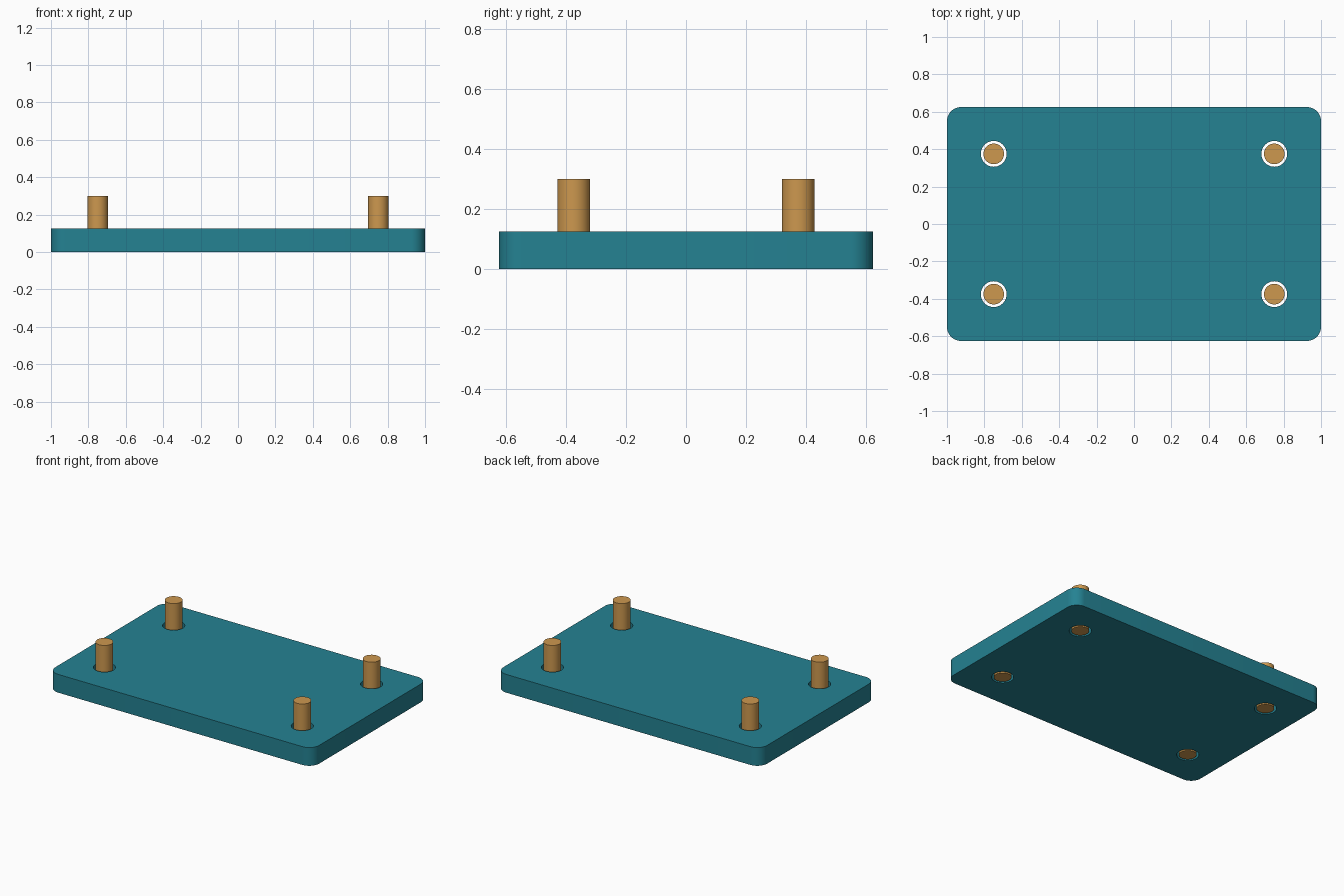
import bpy
import bmesh
import math

if "Cube" in bpy.data.objects:
    bpy.data.objects.remove(bpy.data.objects["Cube"], do_unlink=True)

LENGTH, WIDTH, THICK = 2.0, 1.25, 0.125
CORNER_R, HOLE_R, PIN_R, PIN_H = 0.075, 0.069, 0.055, 0.3
PIN_X, PIN_Y = 0.75, 0.375


def make_material(name, rgb):
    mat = bpy.data.materials.new(name)
    mat.use_nodes = True
    color = (*rgb, 1.0)
    mat.diffuse_color = color
    mat.node_tree.nodes["Principled BSDF"].inputs["Base Color"].default_value = color
    return mat


def smooth(obj):
    bpy.ops.object.select_all(action="DESELECT")
    obj.select_set(True)
    bpy.context.view_layer.objects.active = obj
    bpy.ops.object.shade_smooth_by_angle(angle=math.radians(30))


def cylinder(name, radius, z0, z1, x, y, mat):
    bpy.ops.mesh.primitive_cylinder_add(
        vertices=48, radius=radius, depth=z1 - z0, location=(x, y, (z0 + z1) / 2))
    obj = bpy.context.object
    obj.name = name
    obj.data.materials.append(mat)
    return obj


teal = make_material("teal", (0.018, 0.223, 0.288))
brass = make_material("brass", (0.610, 0.315, 0.078))

# Base plate with rounded vertical corners
bm = bmesh.new()
bmesh.ops.create_cube(bm, size=1.0)
for v in bm.verts:
    v.co = (v.co.x * LENGTH, v.co.y * WIDTH, (v.co.z + 0.5) * THICK)
uprights = [e for e in bm.edges
            if abs(e.verts[0].co.z - e.verts[1].co.z) > THICK / 2]
bmesh.ops.bevel(bm, geom=uprights, offset=CORNER_R, segments=12,
                profile=0.5, affect="EDGES")
mesh = bpy.data.meshes.new("base_plate")
bm.to_mesh(mesh)
bm.free()
mesh.materials.append(teal)
plate = bpy.data.objects.new("base_plate", mesh)
bpy.context.collection.objects.link(plate)

# Clearance holes through the plate and a loose pin in each
for side, sx in (("right", -1), ("left", 1)):
    for end, sy in (("front", -1), ("back", 1)):
        x, y = sx * PIN_X, sy * PIN_Y
        cutter = cylinder("hole_cutter", HOLE_R, -0.1, THICK + 0.1, x, y, teal)
        cutter.hide_render = True
        cut = plate.modifiers.new("hole", "BOOLEAN")
        cut.operation = "DIFFERENCE"
        cut.solver = "EXACT"
        cut.object = cutter
        bpy.context.view_layer.objects.active = plate
        bpy.ops.object.modifier_apply(modifier=cut.name)
        bpy.data.objects.remove(cutter, do_unlink=True)
        smooth(cylinder(f"{end}_{side}_pin", PIN_R, 0, PIN_H, x, y, brass))

smooth(plate)
